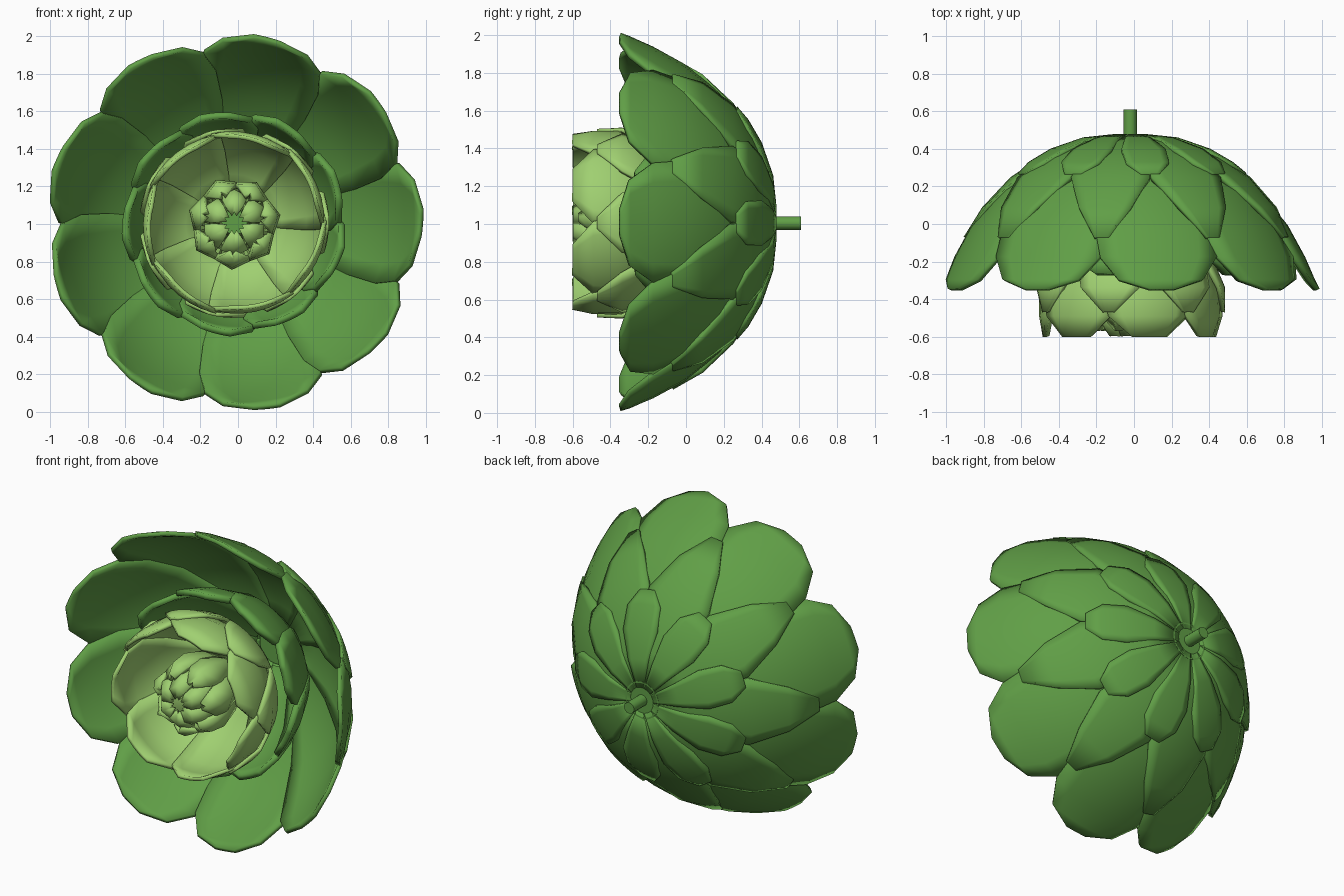
import bpy, bmesh, math
from mathutils import Vector

cube = bpy.data.objects.get("Cube")
if cube:
    bpy.data.objects.remove(cube, do_unlink=True)

CENTRE = Vector((-0.02, 0, 1.005))


def make_material(name, rgb):
    mat = bpy.data.materials.new(name)
    mat.use_nodes = True
    mat.diffuse_color = (*rgb, 1)
    mat.node_tree.nodes["Principled BSDF"].inputs["Base Color"].default_value = (*rgb, 1)
    return mat


leaf_green = make_material("leaf green", (0.118, 0.345, 0.062))
pale_green = make_material("pale green", (0.35, 0.63, 0.165))


def finish(obj, mat, angle):
    obj.data.materials.append(mat)
    bpy.ops.object.select_all(action="DESELECT")
    obj.select_set(True)
    bpy.context.view_layer.objects.active = obj
    bpy.ops.object.shade_smooth_by_angle(angle=math.radians(angle))


def petal_ring(name, mat, count, start, rows, thickness, tilt=0.0, ridge=0.0, cols=6):
    """Ring of petals; rows are (radius, depth, half width) from base to tip."""
    bm = bmesh.new()
    for k in range(count):
        mid = math.radians(start) + math.tau * k / count
        grid = []
        for radius, depth, half in rows:
            line = []
            for c in range(cols + 1):
                u = 2 * c / cols - 1
                a = mid + u * half / radius
                r = radius + tilt * u - ridge * abs(u)
                line.append(bm.verts.new(CENTRE + Vector((r * math.cos(a), depth, r * math.sin(a)))))
            grid.append(line)
        for low, high in zip(grid, grid[1:]):
            for c in range(cols):
                bm.faces.new((low[c], low[c + 1], high[c + 1], high[c]))
    mesh = bpy.data.meshes.new(name)
    bm.to_mesh(mesh)
    bm.free()
    obj = bpy.data.objects.new(name, mesh)
    bpy.context.collection.objects.link(obj)
    solid = obj.modifiers.new("thickness", "SOLIDIFY")
    solid.thickness = thickness
    solid.offset = 0
    finish(obj, mat, 100)


def rod(name, mat, radius, y0, y1, sides):
    bpy.ops.mesh.primitive_cylinder_add(
        vertices=sides, radius=radius, depth=y1 - y0,
        location=CENTRE + Vector((0, (y0 + y1) / 2, 0)), rotation=(math.pi / 2, 0, 0))
    obj = bpy.context.object
    obj.name = name
    finish(obj, mat, 40)


# Large open petals
petal_ring("outer_petals", leaf_green, 9, 0, [
    (0.10, 0.45, 0.04), (0.30, 0.40, 0.12), (0.48, 0.315, 0.20), (0.68, 0.17, 0.29),
    (0.83, -0.015, 0.335), (0.92, -0.18, 0.32), (0.972, -0.30, 0.23), (0.995, -0.35, 0.07)],
    0.026, tilt=0.006)

# Backing petals between the large ones
petal_ring("backing_petals", leaf_green, 9, 20, [
    (0.10, 0.46, 0.04), (0.30, 0.425, 0.11), (0.48, 0.34, 0.18), (0.63, 0.24, 0.215),
    (0.78, 0.08, 0.14), (0.875, -0.075, 0.04)], 0.026, tilt=0.003)

# Small narrow leaves around the stem
petal_ring("sepals", leaf_green, 9, 0, [
    (0.08, 0.465, 0.025), (0.25, 0.447, 0.07), (0.42, 0.388, 0.12),
    (0.54, 0.318, 0.115), (0.61, 0.26, 0.05)], 0.03)

# Short petals hugging the cup, flaring at the rim
petal_ring("inner_petals", leaf_green, 9, 20, [
    (0.12, 0.38, 0.05), (0.30, 0.26, 0.13), (0.45, 0.08, 0.20),
    (0.53, -0.08, 0.225), (0.565, -0.20, 0.19), (0.58, -0.27, 0.08)], 0.035, tilt=0.008)

# Pale cup
petal_ring("cup_petals", pale_green, 7, 26, [
    (0.12, 0.0, 0.06), (0.265, -0.04, 0.15), (0.40, -0.21, 0.22),
    (0.475, -0.36, 0.25), (0.475, -0.49, 0.22), (0.455, -0.60, 0.09)],
    0.022, tilt=0.006)

# Shorter pointed petals behind the gaps of the cup
petal_ring("cup_backing_petals", pale_green, 7, 26 + 180 / 7, [
    (0.14, 0.03, 0.06), (0.30, -0.05, 0.14), (0.44, -0.21, 0.19),
    (0.495, -0.34, 0.16), (0.495, -0.47, 0.03)], 0.022)

# Closed bud: flaring outer petals around folded inner ones
petal_ring("bud_outer_petals", pale_green, 7, 10, [
    (0.10, -0.05, 0.05), (0.19, -0.22, 0.10), (0.235, -0.38, 0.13),
    (0.225, -0.49, 0.09), (0.18, -0.56, 0.02)], 0.03, ridge=0.03, cols=2)
petal_ring("bud_inner_petals", pale_green, 6, 30, [
    (0.10, -0.10, 0.05), (0.16, -0.38, 0.09), (0.165, -0.52, 0.08),
    (0.12, -0.585, 0.06), (0.06, -0.58, 0.02)], 0.03, ridge=0.02, cols=2)

# Back plate and stem
rod("back_plate", leaf_green, 0.12, 0.42, 0.477, 18)
rod("stem", leaf_green, 0.036, 0.44, 0.61, 12)
